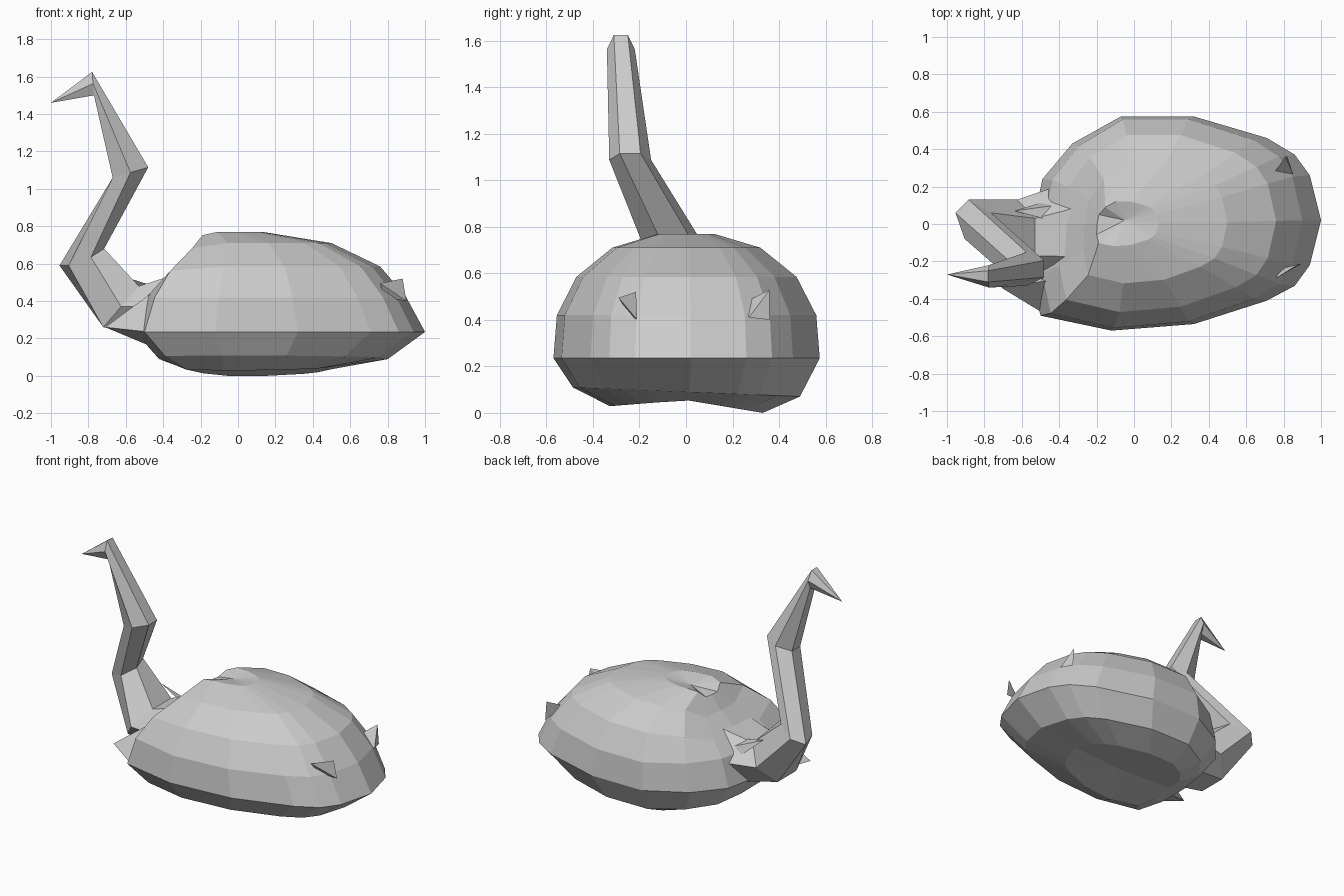
import bpy, bmesh

if "Cube" in bpy.data.objects:
    bpy.data.objects.remove(bpy.data.objects["Cube"])


def make(name, verts, faces):
    me = bpy.data.meshes.new(name)
    me.from_pydata(verts, [], faces)
    bm = bmesh.new()
    bm.from_mesh(me)
    bmesh.ops.recalc_face_normals(bm, faces=bm.faces)
    bm.to_mesh(me)
    bm.free()
    ob = bpy.data.objects.new(name, me)
    bpy.context.collection.objects.link(ob)
    return ob


def loft(name, rings, start=None, end=None):
    """Skin a list of equal rings, closing each end with a point or a flat cap."""
    n = len(rings[0])
    verts = [p for r in rings for p in r]
    faces = []
    for k in range(len(rings) - 1):
        for i in range(n):
            j = (i + 1) % n
            faces.append((k * n + i, k * n + j, (k + 1) * n + j, (k + 1) * n + i))
    last = (len(rings) - 1) * n
    if start:
        verts.append(start)
        faces += [(len(verts) - 1, (i + 1) % n, i) for i in range(n)]
    else:
        faces.append(tuple(reversed(range(n))))
    if end:
        verts.append(end)
        faces += [(len(verts) - 1, last + i, last + (i + 1) % n) for i in range(n)]
    else:
        faces.append(tuple(range(last, last + n)))
    return make(name, verts, faces)


# Body: one plan outline, squeezed to each level (left x, right x, half width, z, dip by neck)
outline = [(1.0, 0.02), (0.94, 0.26), (0.86, 0.37), (0.71, 0.46), (0.32, 0.575),
           (-0.07, 0.575), (-0.33, 0.43), (-0.49, 0.24), (-0.54, 0.0), (-0.55, -0.27),
           (-0.5, -0.49), (-0.12, -0.57), (0.32, -0.535), (0.71, -0.41),
           (0.86, -0.33), (0.94, -0.22)]
levels = [(-0.30, 0.5, 0.33, 0.055, 0), (-0.43, 0.8, 0.49, 0.09, 0),
          (-0.55, 1.0, 0.575, 0.235, 0), (-0.49, 0.9, 0.56, 0.42, 0),
          (-0.40, 0.76, 0.475, 0.585, 0.08), (-0.27, 0.5, 0.32, 0.71, 0.09),
          (-0.2, 0.13, 0.12, 0.77, 0.06)]
rings = []
for k, (l, r, w, z, dip) in enumerate(levels):
    ring = []
    for i, (x, y) in enumerate(outline):
        yy = y * w / 0.575
        zz = z - (dip if i in (7, 8, 9) else dip * 0.3 if i in (6, 10) else 0)
        if k == 0:      # hollow along the middle of the underside
            zz -= yy * 0.167 if yy > 0 else -yy * 0.08
        if k == 1:
            zz -= yy * 0.04
        ring.append((l + (x + 0.55) / 1.55 * (r - l), yy, max(0, zz)))
    rings.append(ring)
loft("body", rings, (0.1, -0.03, 0.06), (-0.05, 0.02, 0.745))

# Neck and head: six-sided sections
# (outer x, z, inner x, z, centre y, half width, skew of x across y)
sections = [(-0.38, 0.20, -0.28, 0.56, -0.04, 0.27, 0),
            (-0.72, 0.26, -0.53, 0.48, -0.07, 0.2, 0),
            (-0.93, 0.59, -0.74, 0.68, -0.01, 0.14, 0.35),
            (-0.67, 1.06, -0.48, 1.115, -0.24, 0.09, 0),
            (-0.77, 1.50, -0.78, 1.625, -0.28, 0.06, 0)]
rings = []
for ax, az, bx, bz, yc, w, skew in sections:
    ring = []
    for t, s in ((0, -0.5), (0, 0.5), (0.5, 1), (1, 0.5), (1, -0.5), (0.5, -1)):
        ring.append((ax + (bx - ax) * t - skew * s * w, yc + s * w, az + (bz - az) * t))
    rings.append(ring)
loft("neck_and_head", rings)

# Beak: the head section drawn to a point
loft("beak", [rings[4]], None, (-1.0, -0.27, 1.46))


# Pointed breast corner, neck barb and small fins
def spike(name, a, b, c, tip):
    make(name, [a, b, c, tip], [(0, 2, 1), (0, 1, 3), (1, 2, 3), (2, 0, 3)])


spike("breast_point", (-0.48, -0.48, 0.235), (-0.47, -0.2, 0.16), (-0.44, -0.3, 0.46),
      (-0.71, -0.34, 0.26))
spike("neck_barb", (-0.45, 0.02, 0.48), (-0.48, 0.12, 0.40), (-0.42, 0.1, 0.45),
      (-0.64, 0.07, 0.54))
spike("tail_fin_front", (0.76, -0.29, 0.495), (0.90, -0.21, 0.40), (0.78, -0.24, 0.42),
      (0.88, -0.215, 0.52))
spike("tail_fin_back", (0.74, 0.26, 0.48), (0.85, 0.27, 0.41), (0.82, 0.36, 0.40),
      (0.81, 0.36, 0.53))
